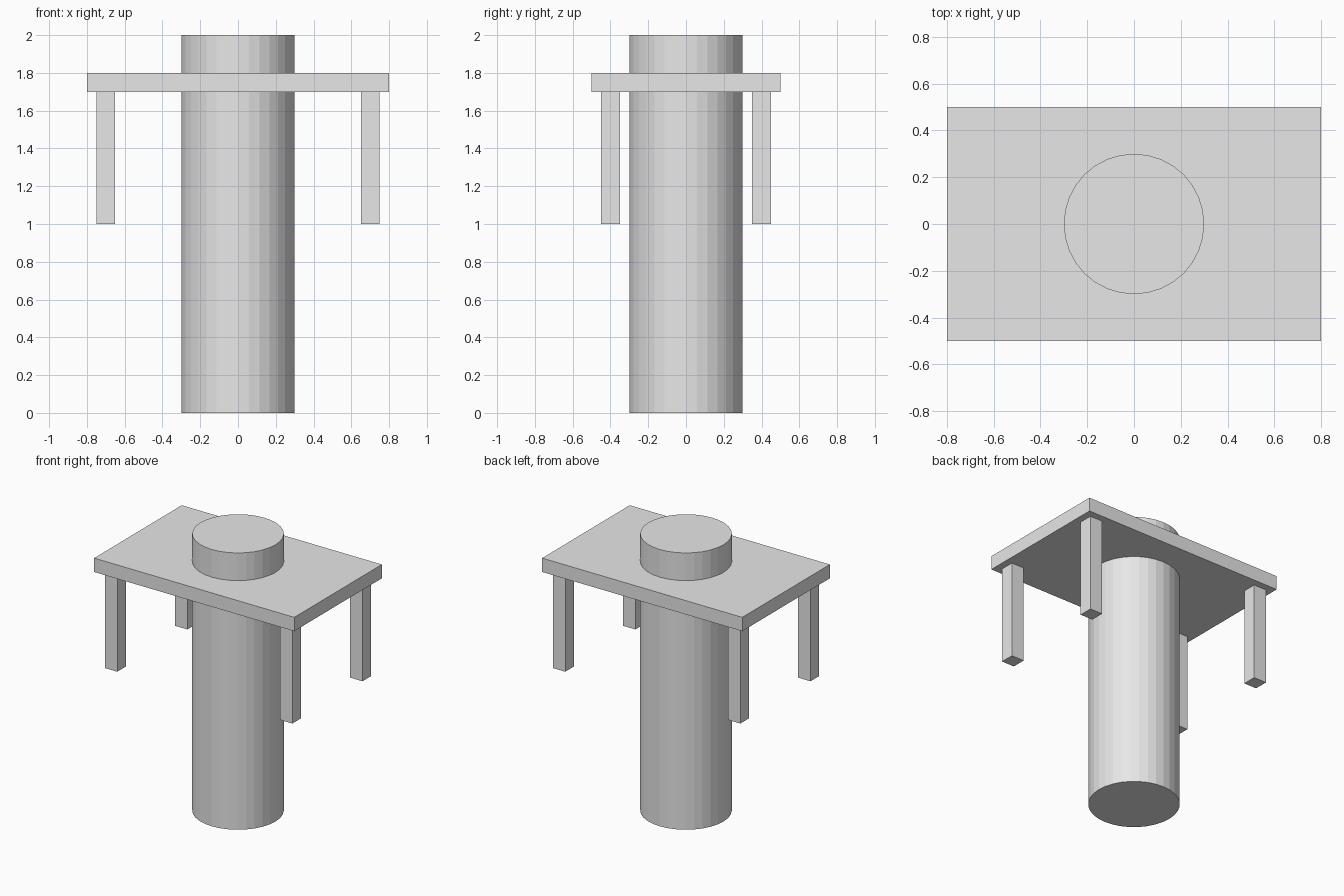
import bpy

# Remove the default cube
cube = bpy.data.objects.get("Cube")
if cube:
    bpy.data.objects.remove(cube, do_unlink=True)

# Single light grey material
GREY = (0.8, 0.8, 0.8, 1.0)
grey = bpy.data.materials.new("light_grey")
grey.use_nodes = True
grey.diffuse_color = GREY
for node in grey.node_tree.nodes:
    if node.type == 'BSDF_PRINCIPLED':
        node.inputs["Base Color"].default_value = GREY


def finish(name):
    obj = bpy.context.object
    obj.name = obj.data.name = name
    obj.data.materials.append(grey)
    return obj


def box(name, size, center):
    bpy.ops.mesh.primitive_cube_add(size=1, location=center)
    obj = finish(name)
    obj.scale = size
    bpy.ops.object.transform_apply(location=False, rotation=False, scale=True)
    return obj


# Central column, standing on the ground and passing through the top
bpy.ops.mesh.primitive_cylinder_add(vertices=32, radius=0.3, depth=2, location=(0, 0, 1))
finish("column")

# Table top
box("table_top", (1.6, 1.0, 0.1), (0, 0, 1.75))

# Four hanging legs, inset from the corners
for side, sx in (("right", -1), ("left", 1)):
    for end, sy in (("front", -1), ("back", 1)):
        box(f"{end}_{side}_leg", (0.1, 0.1, 0.7), (sx * 0.7, sy * 0.4, 1.35))
